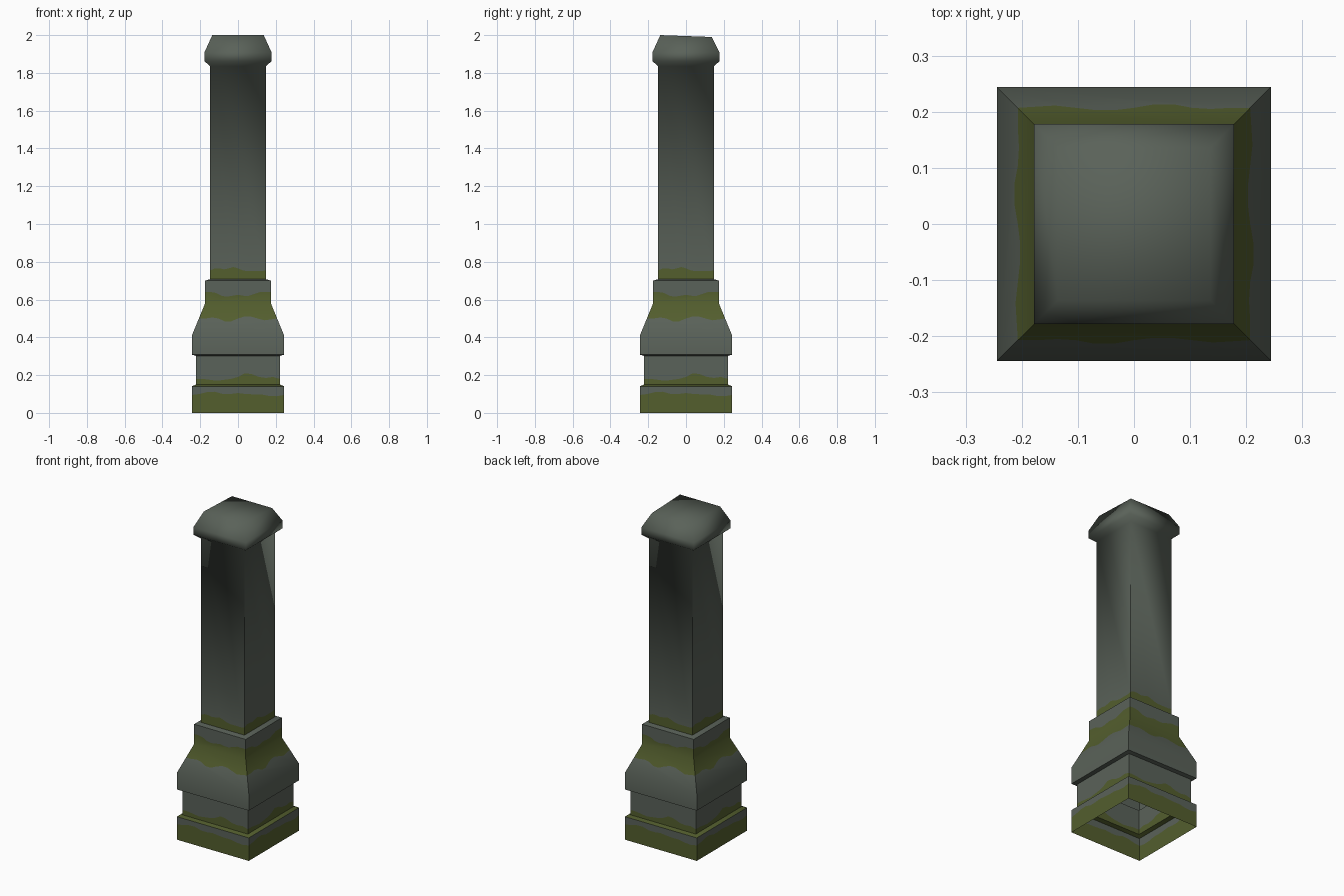
import bpy, bmesh, math

if "Cube" in bpy.data.objects:
    bpy.data.objects.remove(bpy.data.objects["Cube"])


def material(name, color):
    m = bpy.data.materials.new(name)
    m.diffuse_color = (*color, 1)
    m.use_nodes = True
    m.node_tree.nodes["Principled BSDF"].inputs["Base Color"].default_value = m.diffuse_color
    return m


MATS = [material("grey_stone", (0.102, 0.122, 0.100)),
        material("green_moss", (0.087, 0.112, 0.027))]
STONE, MOSS = 0, 1


def side_points(half, z):
    """Points of one ring on the front side; z may be a list (wavy moss edge)."""
    zs = z if isinstance(z, list) else [z, z]
    pts = []
    for i, zz in enumerate(zs):
        h = half(zz) if callable(half) else half
        pts.append(((2 * i / (len(zs) - 1) - 1) * h, -h, zz))
    return pts


def square_part(name, rows, angle, top=False):
    """Stack square rings (half width, height, colour above) into a shell."""
    bm = bmesh.new()
    for k in range(4):
        c, s = [(1, 0), (0, 1), (-1, 0), (0, -1)][k]
        for low, high in zip(rows, rows[1:]):
            loop = side_points(*low[:2]) + side_points(*high[:2])[::-1]
            f = bm.faces.new([bm.verts.new((x * c - y * s, x * s + y * c, z))
                              for x, y, z in loop])
            f.material_index = low[2]
    if top:
        h, z = rows[-1][:2]
        bm.faces.new([bm.verts.new((x * h, y * h, z))
                      for x, y in ((-1, -1), (1, -1), (1, 1), (-1, 1))])
    bmesh.ops.remove_doubles(bm, verts=bm.verts[:], dist=1e-5)
    if top:  # the top leans slightly down to the back
        for v in bm.verts:
            if v.co.z > rows[-1][1] - 1e-4 and v.co.y > 0:
                v.co.z -= 0.01
    for f in bm.faces:
        f.smooth = True
    me = bpy.data.meshes.new(name)
    bm.to_mesh(me)
    bm.free()
    for m in MATS:
        me.materials.append(m)
    me.set_sharp_from_angle(angle=math.radians(angle))
    ob = bpy.data.objects.new(name, me)
    bpy.context.collection.objects.link(ob)
    return ob


# Wavy moss edges, left to right across a side
base_wave = [.095, .10, .11, .112, .10, .10, .105, .10, .098, .098, .09, .088, .095]
neck_wave = [.18, .18, .175, .17, .175, .18, .19, .21, .205, .19, .185, .19, .18]
low_wave = [.50, .50, .505, .50, .485, .485, .50, .51, .51, .50, .49, .495, .50]
high_wave = [.64, .64, .635, .62, .615, .62, .625, .62, .62, .63, .64, .64, .64]
shaft_wave = [.755, .765, .765, .76, .765, .772, .765, .755, .75, .75, .75, .75, .755]


def slope(z):
    return 0.244 - 0.069 * (z - 0.41) / 0.168


# Base block, open underneath, with a mossy ledge
square_part("base_block", [(0.244, 0, MOSS), (0.244, base_wave, STONE),
                           (0.244, 0.141, MOSS), (0.222, 0.15, MOSS)], 40)
# Recessed neck
square_part("neck", [(0.222, 0.15, MOSS), (0.222, neck_wave, STONE),
                     (0.222, 0.302, STONE)], 40)
# Sloping shoulder with a moss band
square_part("shoulder", [(0.222, 0.302, STONE), (0.244, 0.308, STONE),
                         (0.244, 0.41, STONE), (slope, low_wave, MOSS),
                         (0.175, 0.578, MOSS), (0.175, high_wave, STONE),
                         (0.175, 0.70, STONE), (0.147, 0.708, STONE)], 40)
# Shaft and rounded cap
square_part("shaft_and_cap", [(0.147, 0.708, MOSS), (0.147, shaft_wave, STONE),
                              (0.147, 1.835, STONE), (0.178, 1.862, STONE),
                              (0.178, 1.908, STONE), (0.136, 2.0, STONE)], 82, top=True)
